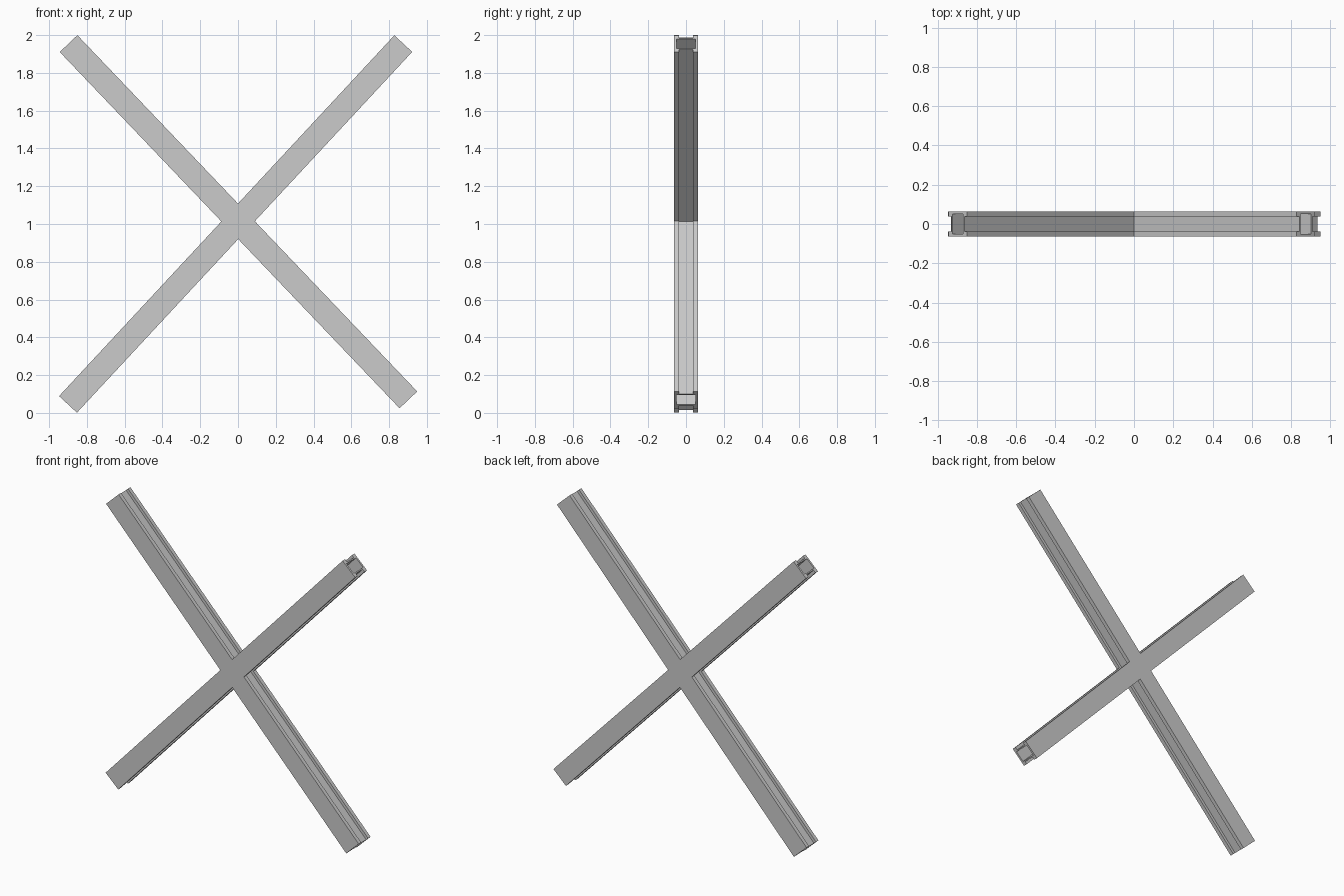
import bpy, bmesh
from mathutils import Vector

if "Cube" in bpy.data.objects:
    bpy.data.objects.remove(bpy.data.objects["Cube"])

W, D = 0.0645, 0.0635      # half width, half depth of the profile
WEB, LIP = 0.045, 0.037    # half width of the waist, inner side of the flanges
IW, ID = 0.037, 0.051      # half width and half depth of the hollow core


def beam(name, start, end):
    a, b = Vector((start[0], 0, start[1])), Vector((end[0], 0, end[1]))
    side = Vector((0, 1, 0)).cross(b - a).normalized()
    # waisted outer profile, and the hollow core inside it
    outer = [(-W, -D), (W, -D), (W, -LIP), (WEB, -LIP), (WEB, LIP), (W, LIP),
             (W, D), (-W, D), (-W, LIP), (-WEB, LIP), (-WEB, -LIP), (-W, -LIP)]
    inner = [(-IW, -ID), (IW, -ID), (IW, ID), (-IW, ID)]
    bm = bmesh.new()
    caps = [[], []]
    for loop in (outer, inner):
        rings = [[bm.verts.new(p + side * u + Vector((0, v, 0))) for u, v in loop]
                 for p in (a, b)]
        n = len(loop)
        for i in range(n):
            j = (i + 1) % n
            bm.faces.new((rings[0][i], rings[0][j], rings[1][j], rings[1][i]))
        for k in (0, 1):
            caps[k] += [bm.edges.get((rings[k][i], rings[k][(i + 1) % n])) for i in range(n)]
    # open tube ends: only the wall thickness is capped
    for edges in caps:
        bmesh.ops.triangle_fill(bm, edges=edges, use_beauty=True)
    bmesh.ops.recalc_face_normals(bm, faces=bm.faces)
    bmesh.ops.dissolve_limit(bm, angle_limit=0.01, verts=bm.verts, edges=bm.edges)
    mesh = bpy.data.meshes.new(name)
    bm.to_mesh(mesh)
    bm.free()
    obj = bpy.data.objects.new(name, mesh)
    bpy.context.collection.objects.link(obj)


# two crossed braces
beam("falling_brace", (-0.897, 1.955), (0.902, 0.069))
beam("rising_brace", (-0.900, 0.045), (0.875, 1.955))
